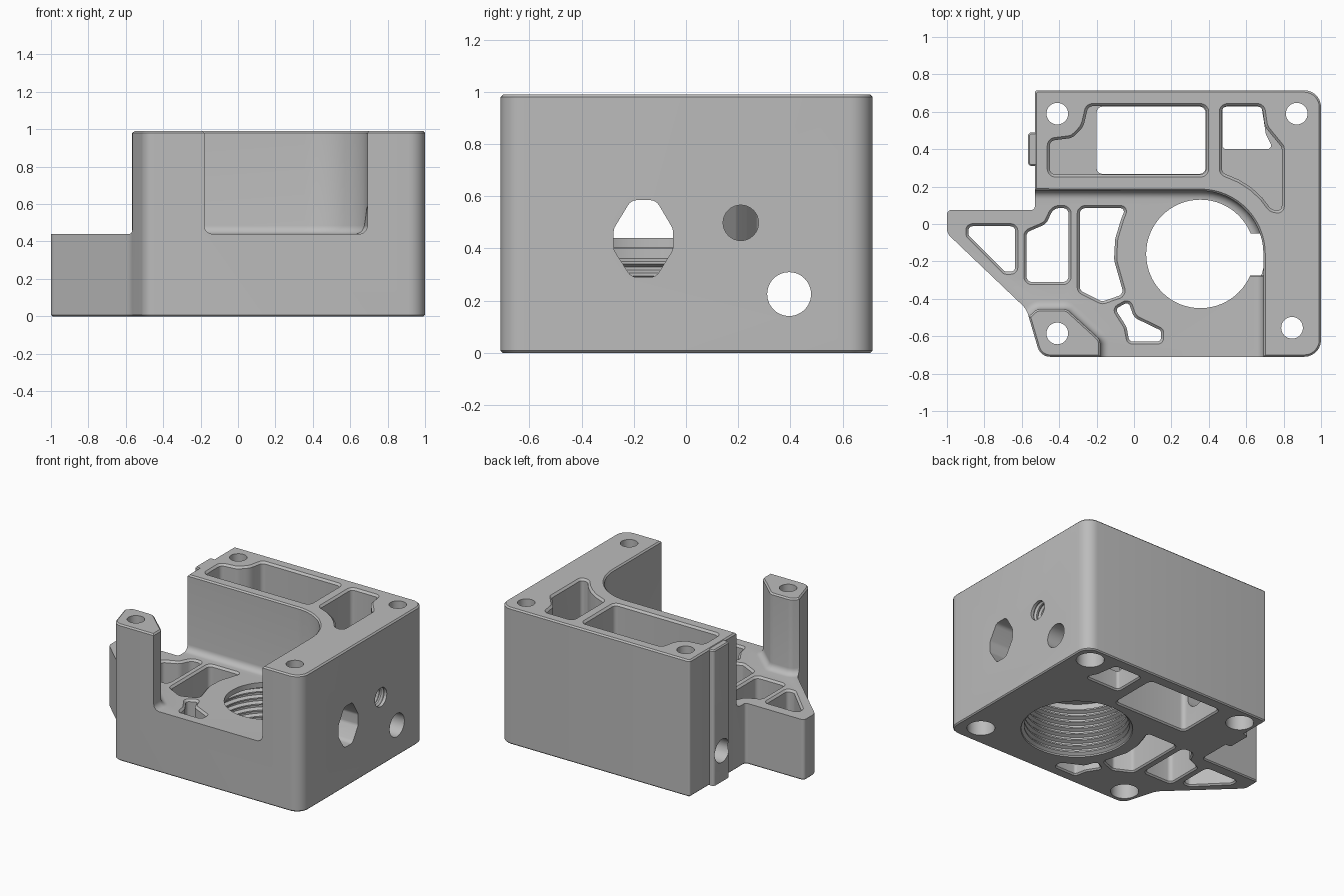
import bpy, bmesh, math
from mathutils import Vector

if "Cube" in bpy.data.objects:
    bpy.data.objects.remove(bpy.data.objects["Cube"])

grey = bpy.data.materials.new("machined grey")
grey.use_nodes = True
COLOR = (0.5, 0.5, 0.5, 1)
grey.diffuse_color = COLOR
grey.node_tree.nodes["Principled BSDF"].inputs["Base Color"].default_value = COLOR


def rounded(corners, radius=0.03, steps=7):
    """Polygon with rounded corners; a third value sets that corner's radius."""
    out, n = [], len(corners)
    for i, c in enumerate(corners):
        r = c[2] if len(c) > 2 else radius
        p = Vector(c[:2])
        a = Vector(corners[i - 1][:2]) - p
        b = Vector(corners[(i + 1) % n][:2]) - p
        half = a.angle(b) / 2
        d = min(r / math.tan(half), 0.45 * a.length, 0.45 * b.length)
        if d < 0.001:
            out.append(p)
            continue
        s, e = p + a.normalized() * d, p + b.normalized() * d
        k = 4 / 3 * math.tan((math.pi / 2 - half) / 2) * math.tan(half)
        c1, c2 = s.lerp(p, k), e.lerp(p, k)
        for j in range(steps + 1):
            t = j / steps
            u = 1 - t
            out.append(s * u**3 + c1 * 3 * u * u * t + c2 * 3 * u * t * t + e * t**3)
    return out


def circle(x, y, r, n=48):
    return [Vector((x + r * math.cos(i * math.tau / n), y + r * math.sin(i * math.tau / n)))
            for i in range(n)]


def offset(pts, d):
    """Move the outline outward by d."""
    n = len(pts)
    out = []
    for i, p in enumerate(pts):
        e1 = (p - pts[i - 1]).normalized()
        e2 = (pts[(i + 1) % n] - p).normalized()
        n1, n2 = Vector((e1.y, -e1.x)), Vector((e2.y, -e2.x))
        out.append(p + (n1 + n2) * d / max(0.3, 1 + n1.dot(n2)))
    return out


def prism(name, pts, rings, axis="z"):
    """Loft an outline through (height, outward offset) rings along an axis."""
    area = sum(pts[i - 1].x * p.y - p.x * pts[i - 1].y for i, p in enumerate(pts))
    if area < 0:
        pts = pts[::-1]
    bm = bmesh.new()
    loops = []
    for h, d in rings:
        ring = offset(pts, d) if d else pts
        loops.append([bm.verts.new((p.x, p.y, h) if axis == "z" else (h, p.x, p.y))
                      for p in ring])
    n = len(pts)
    for lo, hi in zip(loops, loops[1:]):
        for i in range(n):
            j = (i + 1) % n
            bm.faces.new((lo[i], lo[j], hi[j], hi[i]))
    bm.faces.new(loops[0][::-1])
    bm.faces.new(loops[-1])
    mesh = bpy.data.meshes.new(name)
    bm.to_mesh(mesh)
    bm.free()
    mesh.materials.append(grey)
    ob = bpy.data.objects.new(name, mesh)
    bpy.context.collection.objects.link(ob)
    return ob


def volume(mesh):
    bm = bmesh.new()
    bm.from_mesh(mesh)
    v = bm.calc_volume(signed=True)
    bm.free()
    return v


def combine(tool, operation="DIFFERENCE"):
    """Boolean the tool into the body, keeping the first solver result of sound volume."""
    before, limit = volume(body.data), volume(tool.data)
    mod = body.modifiers.new("combine", "BOOLEAN")
    mod.object, mod.operation = tool, operation
    for solver in ("MANIFOLD", "EXACT", "FLOAT"):
        mod.solver = solver
        graph = bpy.context.evaluated_depsgraph_get()
        result = bpy.data.meshes.new_from_object(body.evaluated_get(graph))
        change = volume(result) - before
        if operation == "DIFFERENCE":
            change = -change
        if 0 < change < limit * 1.02:
            body.modifiers.clear()
            body.data = result
            break
    body.modifiers.clear()
    bpy.data.objects.remove(tool)


BASE, TOP = 0.44, 0.99
CX, CY = 0.355, -0.16      # main bore centre


def polar(r, deg):
    a = math.radians(deg)
    return (CX + r * math.cos(a), CY + r * math.sin(a))


# Full-height block with the outer silhouette
outline = rounded([(-1, 0.075, 0.025), (-1, -0.05, 0.06), (-0.575, -0.455, 0.12),
                   (-0.5, -0.71, 0.07), (1, -0.71, 0.09), (1, 0.715, 0.09),
                   (-0.53, 0.715, 0.015), (-0.53, 0.075, 0.02)])
body = prism("housing_body", outline,
             [(0, -0.008), (0.008, 0), (TOP - 0.01, 0), (TOP, -0.01)])

# Rail on the right-hand wall
rail = rounded([(-0.567, 0.31), (-0.45, 0.31), (-0.45, 0.49), (-0.567, 0.49)], 0.02)
combine(prism("side_rail", rail, [(0.002, 0), (TOP - 0.012, 0), (TOP - 0.004, -0.008)]), "UNION")

# Open space above the base, leaving the wall and corner post, with a filleted foot
arc = [(*polar(0.337, a), 0) for a in range(90, -1, -6)]
space = rounded([(-1.3, 0.18, 0)] + arc +
                [(0.692, -1, 0), (-0.18, -1, 0), (-0.18, -0.62, 0.05), (-0.36, -0.455, 0.05),
                 (-0.52, -0.455, 0.05), (-0.6, -0.53, 0), (-1.3, -0.53, 0)])
F = 0.045
fillet = [(BASE + F * (1 - math.cos(a)), F * (math.sin(a) - 1))
          for a in [math.pi / 12 * i for i in range(7)]]
combine(prism("open_space", space, fillet + [(TOP - 0.01, 0), (TOP + 0.02, 0.03)]))


def pocket(name, corners, top, bottom=None, radius=0.03, plain=False):
    """Pocket with a chamfered rim; it goes right through when bottom is None."""
    low = [(-0.02, 0.03), (0.01, 0)] if bottom is None else [(bottom, 0)]
    rim = [(top, 0)] if plain else [(top - 0.014, 0), (top + 0.016, 0.03)]
    combine(prism(name, rounded(corners, radius, 5), low + rim))


# Base plate pockets
pocket("triangle_pocket", [(-0.885, -0.012), (-0.635, -0.012), (-0.635, -0.255),
                           (-0.69, -0.255), (-0.885, -0.06)], BASE, radius=0.025)
pocket("notched_pocket", [(-0.575, -0.31), (-0.35, -0.31), (-0.35, 0.085), (-0.43, 0.085, 0.05),
                          (-0.47, 0.0, 0.06), (-0.575, -0.045)], BASE)
pocket("curved_pocket", [(-0.29, 0.085), (-0.045, 0.085)] +
       [(*polar(0.463, a), 0.1) for a in (156, 170, 184)] +
       [(-0.055, -0.375), (-0.17, -0.415), (-0.29, -0.355)], BASE)
pocket("small_pocket", [(-0.1, -0.455), (-0.03, -0.415), (0.0, -0.5, 0.06), (0.145, -0.57),
                        (0.145, -0.628), (-0.025, -0.628), (-0.04, -0.55, 0.08)],
       BASE, radius=0.02)

# Wall pockets: wide upper chamber, narrower opening through the bottom
pocket("long_pocket", [(-0.45, 0.265), (0.385, 0.265), (0.385, 0.63), (-0.245, 0.63),
                       (-0.27, 0.52, 0.1), (-0.33, 0.46, 0.06), (-0.45, 0.445)], TOP, 0.4)
pocket("long_opening", [(-0.2, 0.268), (0.382, 0.268), (0.382, 0.627), (-0.2, 0.627)],
       0.5, plain=True)
pocket("corner_pocket", [(0.47, 0.63), (0.685, 0.63), (0.7, 0.52, 0.08), (0.79, 0.41, 0.03),
                         (0.79, 0.07)] +
       [(*polar(0.447, a), 0.05) for a in (32, 42, 52, 62)] + [(0.47, 0.275)], TOP, 0.38)
pocket("corner_opening", [(0.473, 0.4), (0.745, 0.4), (0.705, 0.48), (0.682, 0.627),
                          (0.473, 0.627)], 0.5, radius=0.02, plain=True)

# Threaded main bore under a thin lip
PITCH = 0.045
threads = [(-0.02, 0.37), (0.01, 0.365)]
for i in range(8):
    z = 0.025 + i * PITCH
    threads += [(z, 0.345), (z + 0.01, 0.345), (z + 0.022, 0.368), (z + 0.034, 0.368)]
threads += [(0.4, 0.368), (0.402, 0.29), (0.52, 0.29)]
combine(prism("main_bore", circle(CX, CY, 0.29, 64), [(z, r - 0.29) for z, r in threads]))

# Screw holes with wider seats underneath
for x, y in [(-0.41, 0.59), (0.87, 0.59), (0.845, -0.555), (-0.41, -0.585)]:
    combine(prism("screw_hole", circle(x, y, 0.058, 32),
                  [(-0.02, 0.034), (0.13, 0.034), (0.132, 0), (1.1, 0)]))

# Cross holes from the left-hand wall
combine(prism("cross_hole", circle(0.395, 0.225, 0.084), [(-0.8, 0), (1.1, 0)], "x"))
port = rounded([(-0.21, 0.585), (-0.115, 0.585), (-0.05, 0.475), (-0.05, 0.395),
                (-0.115, 0.29), (-0.21, 0.29), (-0.277, 0.395), (-0.277, 0.475)], 0.04, 4)
combine(prism("side_port", port, [(0.55, 0), (1.1, 0)], "x"))
turns = [(0.7, 0)]
for i in range(5):
    x = 0.81 + i * 0.036
    turns += [(x, 0), (x + 0.012, 0.012), (x + 0.024, 0)]
combine(prism("threaded_hole", circle(0.21, 0.498, 0.068, 32), turns + [(1.1, 0)], "x"))

# Smooth fillets, crisp edges
for ob in bpy.context.selected_objects:
    ob.select_set(False)
body.select_set(True)
bpy.context.view_layer.objects.active = body
bpy.ops.object.shade_smooth_by_angle(angle=math.radians(28))
